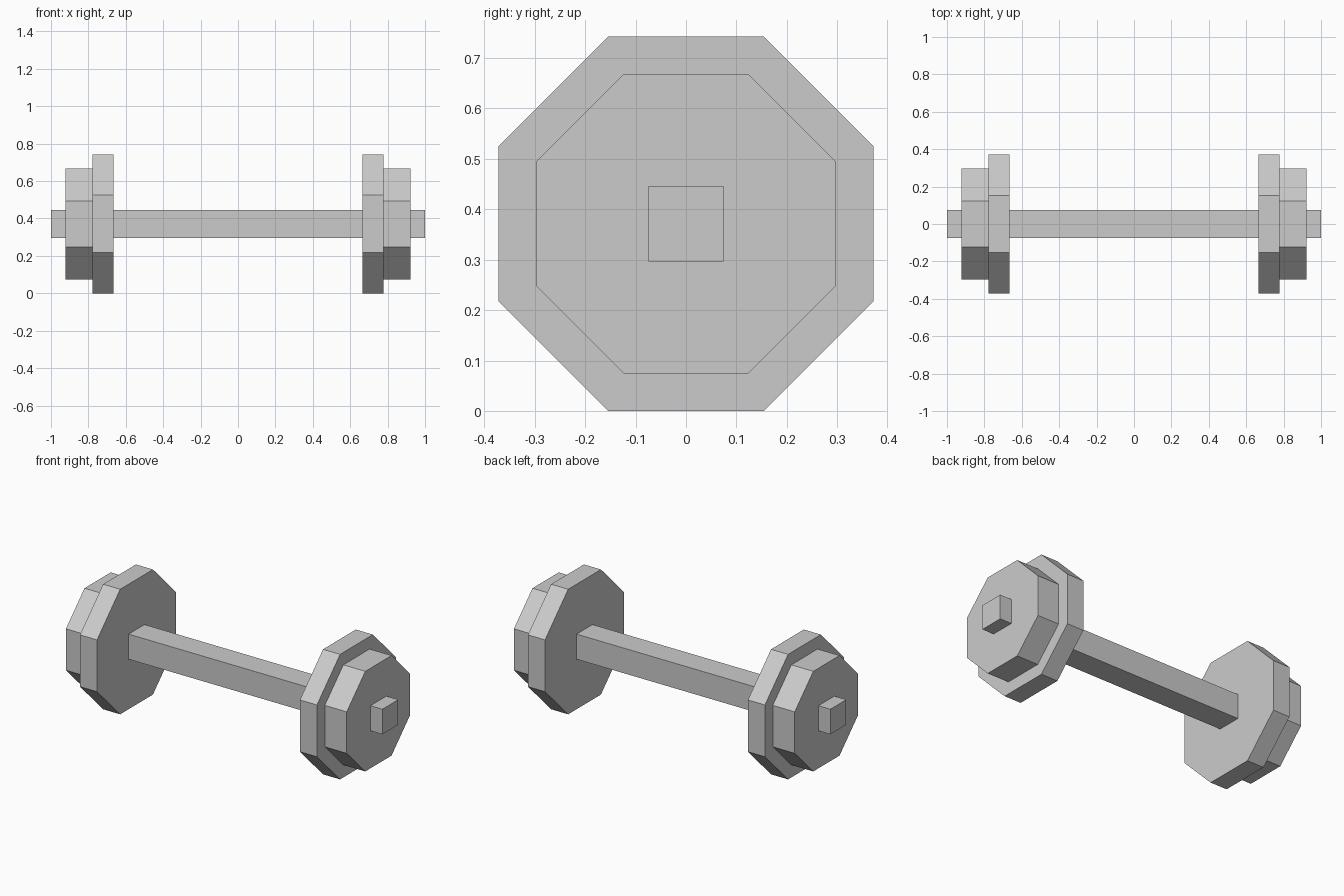
import bpy, bmesh
from math import pi, cos
from mathutils import Matrix

if "Cube" in bpy.data.objects:
    bpy.data.objects.remove(bpy.data.objects["Cube"])

AXIS_Z = 0.371


def prism(name, sides, apothem, x0, x1):
    """Regular prism lying along x, with flat sides facing up and down."""
    bm = bmesh.new()
    r = apothem / cos(pi / sides)
    place = (Matrix.Translation(((x0 + x1) / 2, 0, AXIS_Z))
             @ Matrix.Rotation(pi / 2, 4, 'Y')
             @ Matrix.Rotation(pi / sides, 4, 'Z'))
    bmesh.ops.create_cone(bm, cap_ends=True, cap_tris=False, segments=sides,
                          radius1=r, radius2=r, depth=x1 - x0, matrix=place)
    bmesh.ops.recalc_face_normals(bm, faces=bm.faces)
    mesh = bpy.data.meshes.new(name)
    bm.to_mesh(mesh)
    bm.free()
    obj = bpy.data.objects.new(name, mesh)
    bpy.context.collection.objects.link(obj)
    return obj


# Square bar running through all plates
prism("bar", 4, 0.0745, -1.0, 1.0)

# Octagonal weight plates: large inside, small outside, on both ends
for side, s in (("left", -1), ("right", 1)):
    for name, apothem, a, b in (("large_plate", 0.371, 0.666, 0.778),
                                ("small_plate", 0.297, 0.778, 0.922)):
        x0, x1 = sorted((s * a, s * b))
        prism(f"{name}_{side}", 8, apothem, x0, x1)
